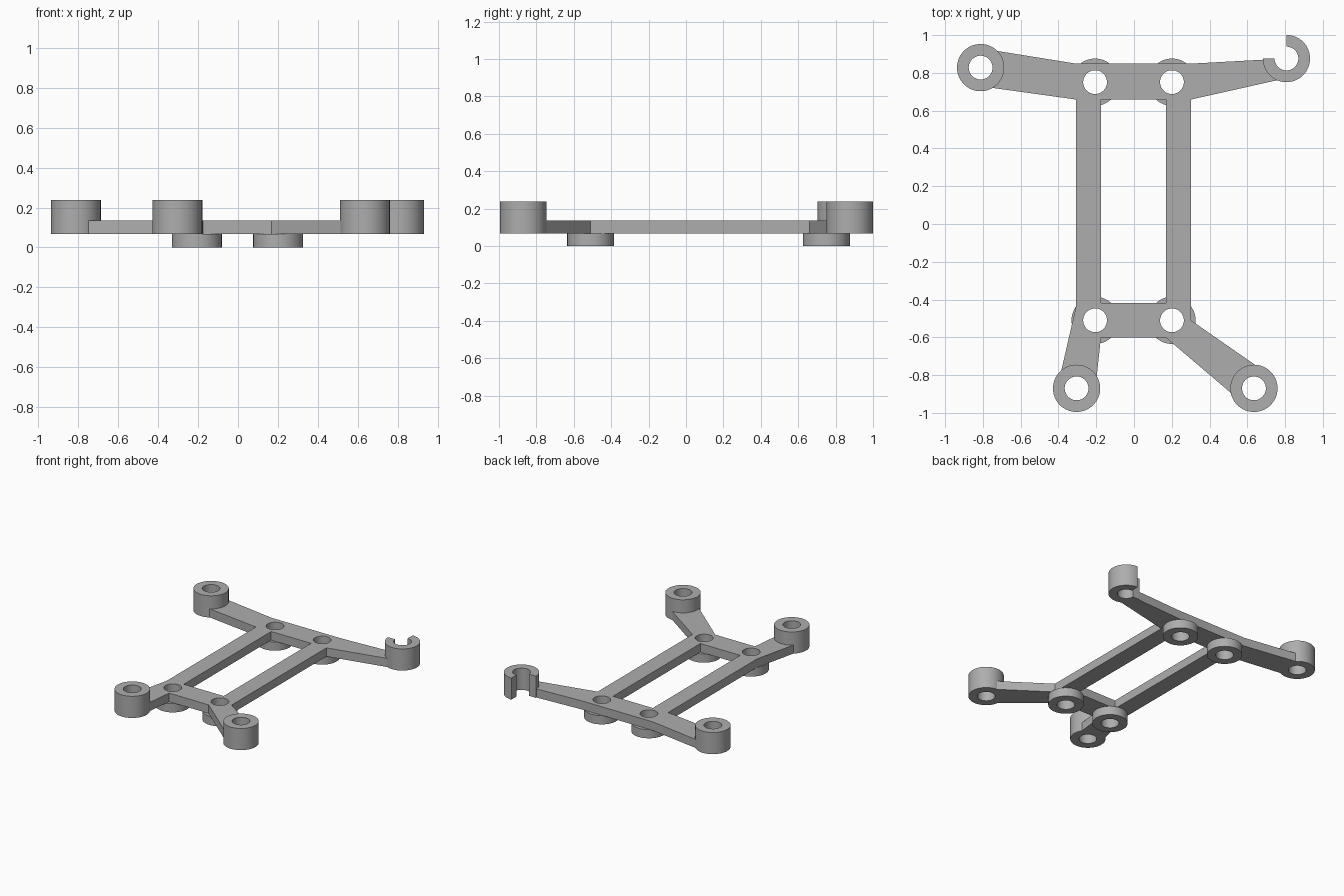
import bpy, bmesh, math

cube = bpy.data.objects.get("Cube")
if cube:
    bpy.data.objects.remove(cube, do_unlink=True)

grey = bpy.data.materials.new("plain grey")
grey.use_nodes = True
grey.diffuse_color = (0.42, 0.42, 0.42, 1)
grey.node_tree.nodes["Principled BSDF"].inputs["Base Color"].default_value = (0.42, 0.42, 0.42, 1)

R_OUT, R_HOLE = 0.125, 0.063
PLATE_LOW, PLATE_TOP, POST_TOP = 0.068, 0.135, 0.237


def prism(name, outline, z0, z1):
    """Extrude a counter-clockwise outline from z0 up to z1."""
    bm = bmesh.new()
    base = bm.faces.new([bm.verts.new((x, y, z0)) for x, y in outline])
    ext = bmesh.ops.extrude_face_region(bm, geom=[base], use_keep_orig=True)
    top = [v for v in ext["geom"] if isinstance(v, bmesh.types.BMVert)]
    bmesh.ops.translate(bm, verts=top, vec=(0, 0, z1 - z0))
    bmesh.ops.recalc_face_normals(bm, faces=bm.faces)
    mesh = bpy.data.meshes.new(name)
    bm.to_mesh(mesh)
    bm.free()
    mesh.materials.append(grey)
    obj = bpy.data.objects.new(name, mesh)
    bpy.context.collection.objects.link(obj)
    return obj


def arc(cx, cy, r, start=0.0, sweep=360.0, steps=64):
    count = steps if sweep == 360 else steps + 1
    angles = [math.radians(start + sweep * i / steps) for i in range(count)]
    return [(cx + r * math.cos(a), cy + r * math.sin(a)) for a in angles]


def select(obj):
    bpy.ops.object.select_all(action="DESELECT")
    obj.select_set(True)
    bpy.context.view_layer.objects.active = obj


def cut(obj, outline):
    """Cut a vertical opening of the given outline right through obj."""
    cutter = prism("cutter", outline, -0.5, 0.7)
    cutter.hide_render = True
    mod = obj.modifiers.new("cut", "BOOLEAN")
    mod.operation, mod.solver, mod.object = "DIFFERENCE", "EXACT", cutter
    select(obj)
    bpy.ops.object.modifier_apply(modifier=mod.name)
    bpy.data.objects.remove(cutter, do_unlink=True)


def smooth(obj):
    select(obj)
    bpy.ops.object.shade_smooth_by_angle(angle=math.radians(30))


posts = {
    "back_right_post": (-0.812, 0.828),
    "front_right_post": (-0.304, -0.87),
    "front_left_post": (0.635, -0.87),
}
hook = (0.807, 0.876)
bosses = {
    "back_right_boss": (-0.206, 0.751),
    "back_left_boss": (0.201, 0.751),
    "front_right_boss": (-0.206, -0.51),
    "front_left_boss": (0.201, -0.51),
}

# Flat frame with four arms, counter-clockwise from the back right arm
frame = prism("frame_plate", [
    (-0.73, 0.917), (-0.76, 0.722), (-0.307, 0.659),
    (-0.307, -0.437), (-0.388, -0.79), (-0.2, -0.83), (-0.175, -0.6),
    (0.167, -0.6), (0.53, -0.909), (0.65, -0.752), (0.302, -0.51),
    (0.302, 0.659), (0.775, 0.765), (0.743, 0.873), (0.302, 0.849),
    (-0.307, 0.849)], PLATE_LOW, PLATE_TOP)
cut(frame, [(-0.175, -0.418), (0.169, -0.418), (0.169, 0.659), (-0.175, 0.659)])
for x, y in bosses.values():
    cut(frame, arc(x, y, R_HOLE))
for x, y in [*posts.values(), hook]:
    cut(frame, arc(x, y, R_OUT))
smooth(frame)

# Tall ring posts at the arm ends, short ring bosses under the frame
for group, low, high in ((posts, PLATE_LOW, POST_TOP), (bosses, 0, PLATE_LOW)):
    for name, (x, y) in group.items():
        ring = prism(name, arc(x, y, R_OUT), low, high)
        cut(ring, arc(x, y, R_HOLE))
        smooth(ring)

# Open three-quarter ring on the back left arm
outer = arc(*hook, R_OUT, 180, 270, 48)
inner = arc(*hook, R_HOLE, 180, 270, 48)
smooth(prism("back_left_hook", outer + inner[::-1], PLATE_LOW, POST_TOP))
